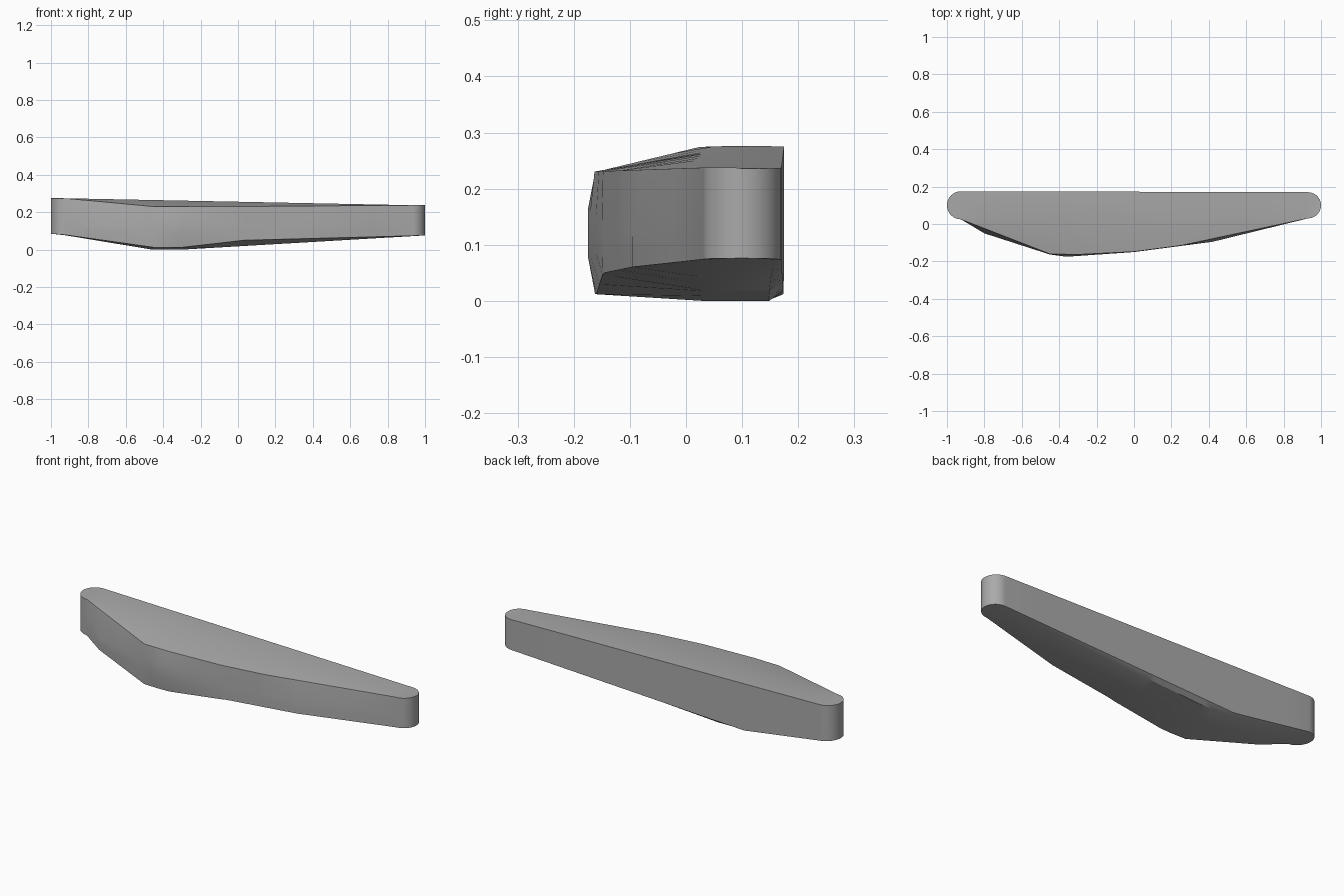
import bpy, bmesh, math

cube = bpy.data.objects.get("Cube")
if cube:
    bpy.data.objects.remove(cube, do_unlink=True)


def along(knots, x):
    """Piecewise linear value at x, held constant past the ends."""
    if x <= knots[0][0]:
        return knots[0][1]
    for (x0, v0), (x1, v1) in zip(knots, knots[1:]):
        if x <= x1:
            return v0 + (v1 - v0) * (x - x0) / (x1 - x0)
    return knots[-1][1]


# Rounded ends: centre x and radius, both centred on the same y
LEFT, RIGHT, END_Y = (-0.925, 0.075), (0.93, 0.07), 0.1

# Plan lines of the front wall
front_top = [(-.925, .025), (-.45, -.16), (-.3, -.163), (0, -.148), (.25, -.115), (.93, .03)]
front_mid = [(-.925, .025), (-.8, -.05), (-.45, -.163), (-.36, -.175), (0, -.15), (.42, -.095), (.93, .03)]
front_low = [(-.925, .025), (-.8, -.047), (-.45, -.16), (-.36, -.162), (0, -.149), (.42, -.095), (.93, .03)]
back_line = [(-.925, .175), (.93, .17)]

# Height lines
crown_z = [(-1, .276), (1, .236)]
rim_z = [(-.925, .2745), (-.45, .23), (.2, .232), (.93, .2374)]
upper_z = [(-.925, .19), (-.8, .125), (-.36, .162), (.03, .14), (.42, .115), (.93, .17)]
lower_z = [(-.925, .13), (-.8, .1), (-.36, .08), (.03, .09), (.42, .09), (.93, .12)]
edge_z = [(-1, .085), (-.925, .079), (-.45, .012), (-.3, .012), (.03, .05), (.93, .074), (1, .076)]
keel_z = [(-1, .085), (-.925, .077), (-.47, .002), (-.3, 0), (.93, .072), (1, .076)]
back_edge_z = [(-1, .085), (-.925, .079), (-.47, .012), (.93, .073), (1, .076)]


def section(x, squeeze=1.0):
    """Closed ring of points at x; squeeze narrows it to round an end."""
    def y(knots):
        return END_Y + (along(knots, x) - END_Y) * squeeze
    f, b = y(front_top), y(back_line)
    low = y(front_low)
    top_t = min(max((0.03 - f) / max(b - f, .001), 0.15), 0.8)
    low_t = min(max((0.03 - low) / max(b - low, .001), 0.15), 0.8)
    top, keel = along(crown_z, x), along(keel_z, x)
    hi, lo = along(upper_z, x), along(lower_z, x)
    tip = squeeze < 0.01
    rim = top if tip else along(rim_z, x)
    return [(x, f, rim), (x, y(front_mid), hi), (x, y(front_mid), lo),
            (x, low, along(edge_z, x)),
            (x, low + (b - low) * low_t, keel), (x, b - 0.15 * (b - low) * 0.5, keel),
            (x, b, along(back_edge_z, x)), (x, b, lo), (x, b, hi), (x, b, top),
            (x, f + (b - f) * top_t, top)]


# Stations: rounded end, body, rounded end
STEPS = 10
sections = []
for i in range(STEPS):
    a = math.pi / 2 * i / STEPS
    sections.append(section(LEFT[0] - LEFT[1] * math.cos(a), math.sin(a)))
for x in (-.925, -.8, -.62, -.47, -.45, -.36, -.3, -.15, 0, .03, .2, .25, .42, .7, .93):
    sections.append(section(x))
for i in reversed(range(STEPS)):
    a = math.pi / 2 * i / STEPS
    sections.append(section(RIGHT[0] + RIGHT[1] * math.cos(a), math.sin(a)))

# Loft the stations into one closed skin
bm = bmesh.new()
rings = [[bm.verts.new(p) for p in s] for s in sections]
for r0, r1 in zip(rings, rings[1:]):
    n = len(r0)
    for k in range(n):
        j = (k + 1) % n
        bm.faces.new((r0[k], r0[j], r1[j], r1[k]))
bmesh.ops.remove_doubles(bm, verts=bm.verts, dist=0.0005)
bmesh.ops.recalc_face_normals(bm, faces=bm.faces)
mesh = bpy.data.meshes.new("tapered_body")
bm.to_mesh(mesh)
bm.free()
body = bpy.data.objects.new("tapered_body", mesh)
bpy.context.collection.objects.link(body)

# Plain grey material
grey = bpy.data.materials.new("mid_grey")
grey.use_nodes = True
colour = (0.4, 0.4, 0.4, 1)
grey.diffuse_color = colour
grey.node_tree.nodes["Principled BSDF"].inputs["Base Color"].default_value = colour
mesh.materials.append(grey)

# Soft facets with crisp rims
bpy.ops.object.select_all(action='DESELECT')
body.select_set(True)
bpy.context.view_layer.objects.active = body
bpy.ops.object.shade_smooth_by_angle(angle=math.radians(30))
